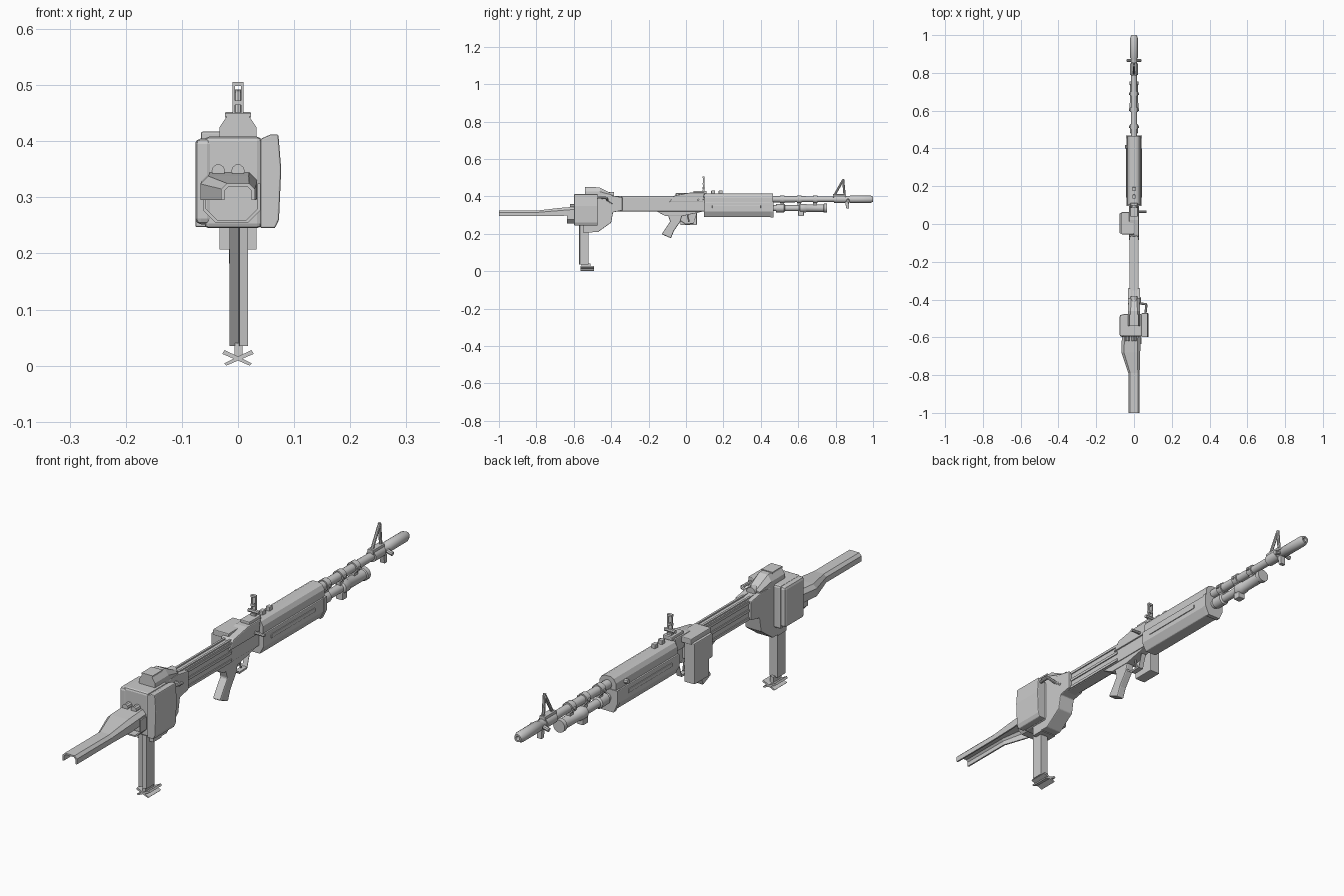
import bpy, bmesh, math
from mathutils import Vector

cube = bpy.data.objects.get("Cube")
if cube:
    bpy.data.objects.remove(cube, do_unlink=True)

metal = bpy.data.materials.new("plain grey")
metal.use_nodes = True
GREY = (0.6, 0.6, 0.6, 1)
metal.diffuse_color = GREY
metal.node_tree.nodes["Principled BSDF"].inputs["Base Color"].default_value = GREY


def finish(name, bm, bevel=0, smooth=False):
    bmesh.ops.recalc_face_normals(bm, faces=bm.faces)
    mesh = bpy.data.meshes.new(name)
    bm.to_mesh(mesh)
    bm.free()
    mesh.materials.append(metal)
    ob = bpy.data.objects.new(name, mesh)
    bpy.context.scene.collection.objects.link(ob)
    if bevel:
        mod = ob.modifiers.new("edges", "BEVEL")
        mod.width, mod.segments, mod.limit_method = bevel, 2, "ANGLE"
    if smooth:
        bpy.ops.object.select_all(action="DESELECT")
        ob.select_set(True)
        bpy.context.view_layer.objects.active = ob
        bpy.ops.object.shade_smooth_by_angle(angle=math.radians(35))
    return ob


def loft(name, rings, bevel=0, smooth=False):
    """Skin between matching rings of points and cap both ends."""
    bm = bmesh.new()
    loops = [[bm.verts.new(p) for p in ring] for ring in rings]
    n = len(loops[0])
    for a, b in zip(loops, loops[1:]):
        for i in range(n):
            j = (i + 1) % n
            bm.faces.new((a[i], a[j], b[j], b[i]))
    bm.faces.new(loops[0])
    bm.faces.new(loops[-1])
    return finish(name, bm, bevel, smooth)


def side_shape(name, pts, x0, x1, bevel=0):
    return loft(name, [[(x, y, z) for y, z in pts] for x in (x0, x1)], bevel)


def section(name, pts, y0, y1, bevel=0):
    return loft(name, [[(x, y, z) for x, z in pts] for y in (y0, y1)], bevel)


def box(name, x, y, z, bevel=0):
    return side_shape(name, [(y[0], z[0]), (y[1], z[0]), (y[1], z[1]), (y[0], z[1])], *x, bevel)


def lathe(name, profile, z, x=0, sides=16):
    """Turn (y, radius) steps around a line running front to back."""
    ang = [math.tau * i / sides for i in range(sides)]
    return loft(name, [[(x + r * math.cos(a), y, z + r * math.sin(a)) for a in ang]
                       for y, r in profile], smooth=True)


def rod(name, a, b, r, sides=8):
    a, b = Vector(a), Vector(b)
    q = (b - a).to_track_quat("Z", "Y")
    circle = [q @ Vector((r * math.cos(math.tau * i / sides), r * math.sin(math.tau * i / sides), 0))
              for i in range(sides)]
    return loft(name, [[p + c for c in circle] for p in (a, b)], smooth=True)


def channel(x0, x1, z0, z1, c, t=0.006):
    """Downward-open trough outline with chamfered shoulders."""
    outer = [(x0, z0), (x0, z1 - c), (x0 + c, z1), (x1 - c, z1), (x1, z1 - c), (x1, z0)]
    inner = [(x0 + t, z0), (x0 + t, z1 - c - t / 2), (x0 + c + t / 2, z1 - t),
             (x1 - c - t / 2, z1 - t), (x1 - t, z1 - c - t / 2), (x1 - t, z0)]
    return outer + inner[::-1]


# Arm rest trough and cuff
stations = [(-1, channel(-.03, .03, .295, .325, .01)),
            (-.79, channel(-.03, .03, .295, .325, .01)),
            (-.68, channel(-.067, .033, .295, .338, .014)),
            (-.59, channel(-.064, .034, .3, .345, .014))]
loft("arm_trough", [[(x, y, z) for x, z in ring] for y, ring in stations])
cuff = channel(-.062, .04, -.325, -.255, .022, .005)
section("arm_cuff", [(x, -z) for x, z in cuff], -.635, -.6)
for x in (-.035, 0):
    lathe("rest_roller", [(-.62, .012), (-.59, .012)], .347, x, 10)

# Rear housing, side pods and lid
box("rear_box", (-.06, .042), (-.595, -.476), (.245, .408), .008)
box("right_pod", (-.076, -.045), (-.597, -.48), (.252, .405), .01)
section("left_pod", [(.04, .245), (.066, .245), (.073, .26), (.077, .35), (.072, .412), (.058, .412),
                     (.04, .404)], -.598, -.472, .003)
side_shape("rear_body", [(-.55, .21), (-.47, .21), (-.4, .26), (-.39, .315), (-.34, .325),
                         (-.34, .395), (-.4, .405), (-.53, .405)], -.033, .033, .003)
hump = [(-.033, .4), (.033, .4), (.033, .425), (.018, .447), (-.018, .447), (-.033, .425)]
loft("rear_lid", [[(x * s, y, .4 + (z - .4) * h) for x, z in hump]
                  for y, s, h in ((-.54, 1, 1), (-.46, 1, 1), (-.395, .85, .3))])
box("lid_lip", (-.023, .023), (-.54, -.48), (.444, .45))
lathe("lid_knob", [(-.45, .018), (-.385, .018)], .405)
arm = [(.06, -.48, .395), (.066, -.425, .392), (.03, -.42, .38), (.03, -.39, .36)]
for a, b in zip(arm, arm[1:]):
    rod("bent_lever", a, b, .006)

# Support post and crossed foot
plan = [(-.015, -.57), (.001, -.553), (.003, -.572), (.018, -.568), (.018, -.522), (-.015, -.522)]
loft("support_post", [[(x, y, z) for x, y in plan] for z in (.035, .27)])
box("post_collar", (-.033, .033), (-.55, -.5), (.207, .25))
box("post_neck", (-.006, .008), (-.56, -.51), (.012, .04))
for s in (-1, 1):
    section("foot_blade", [(-.025 * s, .004), (-.021 * s, 0), (.028 * s, .021), (.024 * s, .028)],
            -.565, -.492)

# Receiver with side rails
box("receiver", (-.021, .021), (-.4, .1), (.32, .397), .003)
for s in (-1, 1):
    for z in (.33, .36, .39):
        box("receiver_rail", (s * .019, s * .025), (-.36, -.07), (z - .006, z + .004))
for x in (-.012, .012):
    box("top_rail", (x - .004, x + .004), (-.39, -.06), (.395, .402))
side_shape("feed_cover", [(-.09, .37), (.09, .37), (.1, .42), (.02, .42), (-.06, .405)], -.026, .026, .004)
side_shape("trigger_housing", [(-.16, .322), (-.11, .295), (-.02, .295), (.05, .31), (.1, .322)],
           -.018, .018, .002)
side_shape("pistol_grip", [(-.1, .31), (-.085, .265), (-.13, .198), (-.08, .176), (-.065, .215),
                           (-.03, .265), (-.02, .3)], -.016, .016, .005)
guard = [(-.03, .268), (-.005, .25), (.04, .252), (.055, .3)]
for (y0, z0), (y1, z1) in zip(guard, guard[1:]):
    side_shape("trigger_guard", [(y0, z0), (y1, z1), (y1, z1 + .007), (y0, z0 + .007)], -.01, .01)
rod("trigger", (0, .008, .3), (0, .016, .264), .004)
rod("charging_handle", (.015, .065, .382), (.066, .065, .382), .006)

# Side feed box and tray
side_shape("feed_box", [(-.05, .31), (-.03, .31), (-.03, .247), (.058, .247), (.058, .4), (-.05, .4)],
           -.076, -.032, .003)
box("feed_tray", (-.066, .0), (-.055, .063), (.395, .417), .003)
box("feed_bracket", (-.04, -.015), (-.04, .05), (.33, .38))

# Rear sight
box("sight_base", (-.02, .02), (.04, .11), (.415, .43), .003)
for s in (-1, 1):
    box("sight_leaf", (s * .005, s * .01), (.09, .098), (.425, .505))
    rod("sight_knob", (0, .094, .445), (s * .022, .094, .445), .007)
for z in (.43, .465, .498):
    box("sight_bridge", (-.01, .01), (.088, .1), (z, z + .008))
for y in (.145, .185):
    box("top_lug", (-.008, .008), (y - .01, y + .01), (.41, .431), .002)

# Handguard
section("upper_shroud", [(-.034, .362), (-.034, .395), (-.025, .41), (-.012, .416), (.012, .416),
                         (.025, .41), (.034, .395), (.034, .362)], .1, .465)
section("lower_handguard", [(-.04, .368), (-.04, .32), (-.024, .29), (.024, .29), (.04, .32), (.04, .368)],
        .095, .465, .003)
for s in (-1, 1):
    box("guard_panel", (s * .038, s * .043), (.14, .4), (.337, .352), .002)
section("guard_front", [(-.042, .37), (-.042, .32), (-.026, .286), (.026, .286), (.042, .32), (.042, .37)],
        .452, .468)
rod("guard_latch", (-.03, .41, .385), (-.048, .41, .385), .009)

# Barrel and gas tube
lathe("barrel", [(.45, .017), (.79, .015), (.79, .021), (.85, .021), (.85, .017), (.875, .017),
                 (.88, .02), (.985, .02), (1, .014), (1, .008), (.975, .008)], .385)
lathe("gas_tube", [(.45, .016), (.48, .016), (.482, .022), (.525, .022), (.53, .016), (.605, .016),
                   (.61, .023), (.64, .023), (.645, .02), (.735, .02), (.738, .024), (.755, .024)], .337)
for y in (.515, .605, .69):
    lathe("barrel_clamp", [(y - .012, .021), (y + .012, .021)], .385)
    box("clamp_link", (-.008, .008), (y - .01, y + .01), (.345, .38))
    rod("clamp_pin", (-.026, y, .385), (.026, y, .385), .006)
box("tube_lug", (-.014, .014), (.6, .63), (.295, .325), .003)

# Front sight and lug
box("front_sight_base", (-.012, .012), (.785, .855), (.395, .412), .002)
rod("front_sight_brace", (0, .795, .408), (0, .838, .485), .006)
rod("front_sight_post", (0, .848, .405), (0, .84, .492), .006)
for s in (-1, 1):
    rod("muzzle_stub", (0, .866, .385), (s * .037, .866, .375), .008)
side_shape("lower_lug", [(.85, .375), (.87, .375), (.872, .335), (.857, .335)], -.01, .01, .002)
